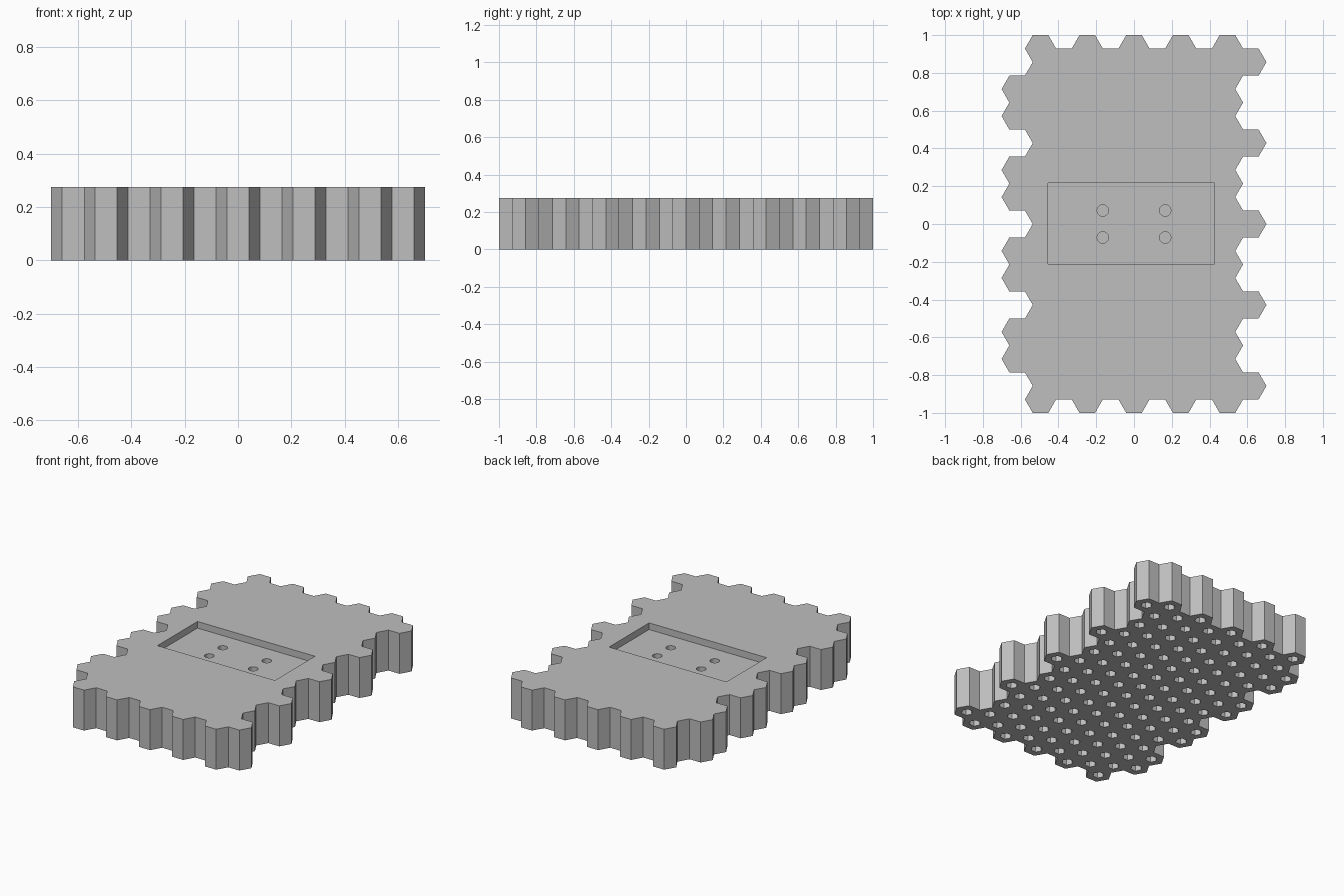
import bpy, bmesh, math

if "Cube" in bpy.data.objects:
    bpy.data.objects.remove(bpy.data.objects["Cube"])

APOTHEM = 1 / 14                       # half the flat-to-flat width of a cell
R = APOTHEM * 2 / math.sqrt(3)
HEIGHT = 0.274
HOLE_APOTHEM = 0.031
HOLE_DEPTH = 0.19
POCKET_DEPTH = 0.045

grey = bpy.data.materials.new("light grey plastic")
grey.diffuse_color = (0.52, 0.52, 0.52, 1)
grey.use_nodes = True
grey.node_tree.nodes["Principled BSDF"].inputs["Base Color"].default_value = grey.diffuse_color


def cell_centres():
    """Eleven columns of cells; the two outer columns interlock as tiles."""
    for col in range(-5, 6):
        x = col * 1.5 * R
        if col % 2 == 0:
            for k in range(14):
                yield x, (2 * k - 13) * APOTHEM
        else:
            for k in range(-6, 7):
                third = k % 3 == 0
                if (col == 5 and not third) or (col == -5 and third):
                    continue
                yield x, 2 * k * APOTHEM


# Slab: hexagon tiles extruded upward
bm = bmesh.new()
for cx, cy in cell_centres():
    bm.faces.new([bm.verts.new((cx + R * math.cos(i * math.pi / 3),
                                cy + R * math.sin(i * math.pi / 3), 0))
                  for i in range(6)])
bmesh.ops.remove_doubles(bm, verts=bm.verts[:], dist=0.001)
ext = bmesh.ops.extrude_face_region(bm, geom=bm.faces[:], use_keep_orig=True)
bmesh.ops.translate(bm, vec=(0, 0, HEIGHT),
                    verts=[g for g in ext["geom"] if isinstance(g, bmesh.types.BMVert)])
bmesh.ops.recalc_face_normals(bm, faces=bm.faces[:])

# Plain top face
top = [f for f in bm.faces if f.calc_center_median().z > HEIGHT - 0.001]
bmesh.ops.dissolve_faces(bm, faces=top, use_verts=False)

# Hexagonal sockets in the underside, one per cell
cells = [f for f in bm.faces if f.calc_center_median().z < 0.001]
bmesh.ops.inset_individual(bm, faces=cells, thickness=APOTHEM - HOLE_APOTHEM,
                           use_even_offset=True)
floors = bmesh.ops.extrude_discrete_faces(bm, faces=cells)["faces"]
bmesh.ops.translate(bm, vec=(0, 0, HOLE_DEPTH),
                    verts=list({v for f in floors for v in f.verts}))

mesh = bpy.data.meshes.new("honeycomb_block")
bm.to_mesh(mesh)
bm.free()
block = bpy.data.objects.new("honeycomb_block", mesh)
bpy.context.collection.objects.link(block)
mesh.materials.append(grey)


def cut(cutter):
    """Subtract a cutter from the block, then drop it."""
    cutter.hide_render = True
    mod = block.modifiers.new("cut", "BOOLEAN")
    mod.operation = "DIFFERENCE"
    mod.solver = "EXACT"
    mod.object = cutter
    bpy.context.view_layer.objects.active = block
    bpy.ops.object.modifier_apply(modifier=mod.name)
    bpy.data.objects.remove(cutter)


# Rectangular mounting recess in the top
bpy.ops.mesh.primitive_cube_add(size=1, location=(-0.015, 0.002, HEIGHT))
recess = bpy.context.object
recess.name = "recess_cutter"
recess.scale = (0.88, 0.428, 2 * POCKET_DEPTH)
cut(recess)

# Four screw holes in the recess floor
for sx in (-1, 1):
    for sy in (-1, 1):
        bpy.ops.mesh.primitive_cylinder_add(
            vertices=32, radius=0.03, depth=0.3,
            location=(sx * 2 * R, sy * APOTHEM, HEIGHT - POCKET_DEPTH - 0.12 + 0.15))
        hole = bpy.context.object
        hole.name = "screw_hole_cutter"
        cut(hole)

bpy.ops.object.select_all(action="DESELECT")
block.select_set(True)
bpy.context.view_layer.objects.active = block
bpy.ops.object.shade_smooth_by_angle(angle=math.radians(30))
